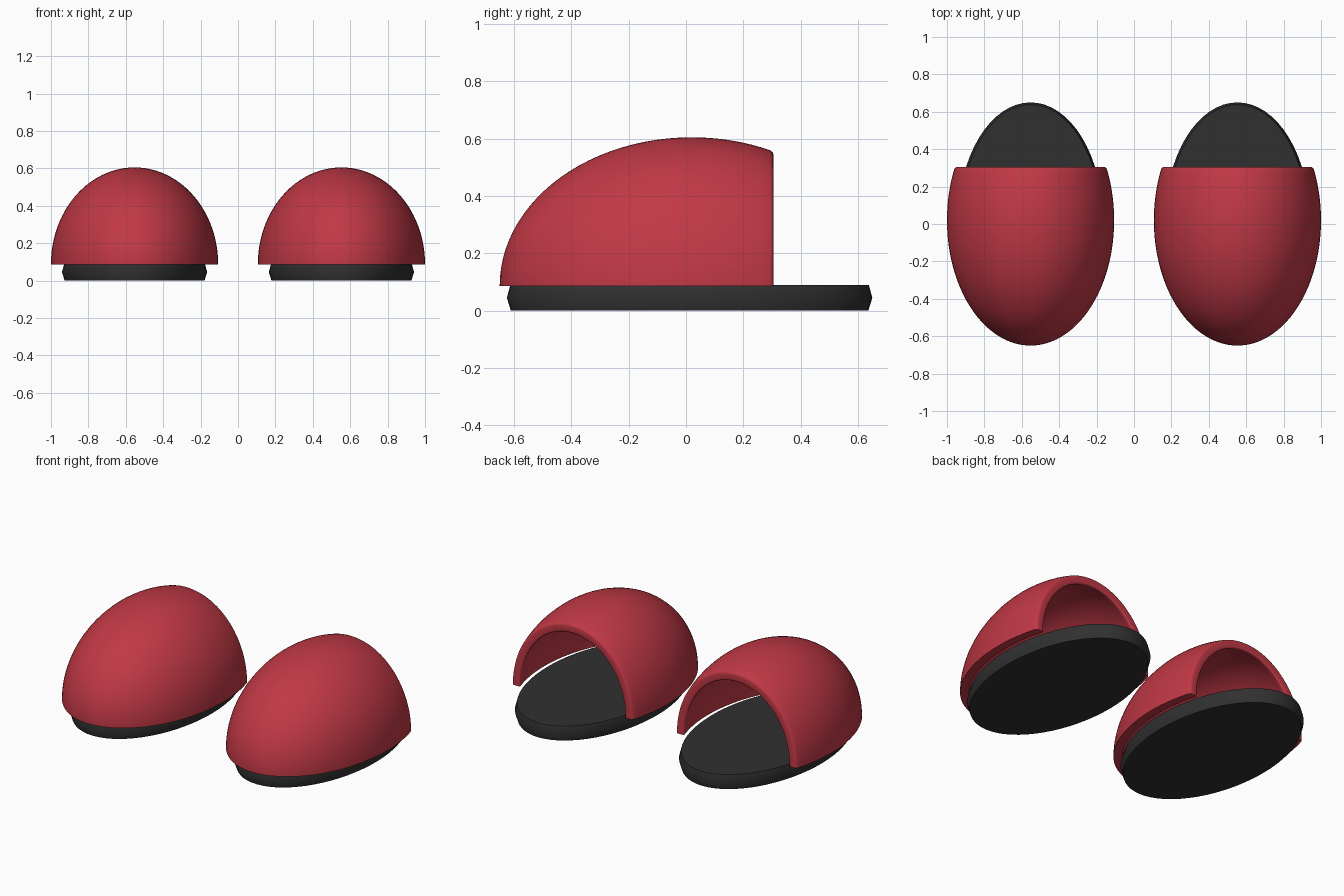
import bpy, bmesh, math

if "Cube" in bpy.data.objects:
    bpy.data.objects.remove(bpy.data.objects["Cube"])

CX = 0.553            # slipper centre offset from x = 0
CY, CUT = 0.02, 0.305  # dome centre and rear opening plane
BASE, WALL = 0.087, 0.05
RINGS, ARC = 32, 48


def material(name, rgb):
    m = bpy.data.materials.new(name)
    m.diffuse_color = (*rgb, 1)
    m.use_nodes = True
    m.node_tree.nodes["Principled BSDF"].inputs["Base Color"].default_value = m.diffuse_color
    return m


red = material("red_fabric", (0.53, 0.04, 0.06))
black = material("black_rubber", (0.03, 0.03, 0.03))


def finish(name, bm, mat):
    bmesh.ops.recalc_face_normals(bm, faces=bm.faces)
    me = bpy.data.meshes.new(name)
    bm.to_mesh(me)
    bm.free()
    me.materials.append(mat)
    ob = bpy.data.objects.new(name, me)
    bpy.context.collection.objects.link(ob)
    bpy.ops.object.select_all(action='DESELECT')
    ob.select_set(True)
    bpy.context.view_layer.objects.active = ob
    bpy.ops.object.shade_smooth_by_angle(angle=math.radians(40))
    return ob


def dome(bm, cx, rx, ry, rz):
    """Half-ellipsoid skin from the toe back to the cut; returns toe vertex and rows."""
    end = math.acos(-(CUT - CY) / ry)
    toe = bm.verts.new((cx, CY - ry, BASE))
    rows = []
    for i in range(1, RINGS + 1):
        t = end * i / RINGS
        s, y = math.sin(t), CY - ry * math.cos(t)
        rows.append([bm.verts.new((cx + rx * s * math.cos(math.pi * j / ARC), y,
                                   BASE + rz * s * math.sin(math.pi * j / ARC)))
                     for j in range(ARC + 1)])
    for j in range(ARC):
        bm.faces.new((toe, rows[0][j], rows[0][j + 1]))
        for a, b in zip(rows, rows[1:]):
            bm.faces.new((a[j], b[j], b[j + 1], a[j + 1]))
    return toe, rows


def upper(name, cx):
    bm = bmesh.new()
    toe_o, out = dome(bm, cx, 0.447, 0.67, 0.518)
    toe_i, inn = dome(bm, cx, 0.447 - WALL, 0.67 - WALL, 0.518 - WALL)
    # bottom and rear rims joining the outer and inner skins
    for k in (0, ARC):
        o = [toe_o] + [r[k] for r in out]
        n = [toe_i] + [r[k] for r in inn]
        for i in range(RINGS):
            bm.faces.new((o[i], o[i + 1], n[i + 1], n[i]))
    for j in range(ARC):
        bm.faces.new((out[-1][j], out[-1][j + 1], inn[-1][j + 1], inn[-1][j]))
    # soften the rear opening
    bmesh.ops.recalc_face_normals(bm, faces=bm.faces)
    rim = [e for row in (out[-1], inn[-1])
           for e in (bm.edges.get((row[j], row[j + 1])) for j in range(ARC))]
    bmesh.ops.bevel(bm, geom=rim, offset=0.012, segments=3, profile=0.5, affect='EDGES')
    finish(name, bm, red)


def sole(name, cx):
    # elliptical slab with a slightly bulging edge
    bm = bmesh.new()
    loops = []
    for z, inset in ((0, 0.014), (0.045, 0), (0.089, 0.012)):
        loops.append([bm.verts.new((cx + (0.388 - inset) * math.cos(a),
                                    0.0125 + (0.6375 - inset) * math.sin(a), z))
                      for a in (2 * math.pi * k / 64 for k in range(64))])
    for a, b in zip(loops, loops[1:]):
        for k in range(64):
            n = (k + 1) % 64
            bm.faces.new((a[k], a[n], b[n], b[k]))
    bm.faces.new(loops[0])
    bm.faces.new(loops[-1])
    finish(name, bm, black)


for side, sx in (("left", -1), ("right", 1)):
    upper(side + "_slipper_upper", sx * CX)
    sole(side + "_slipper_sole", sx * CX)
